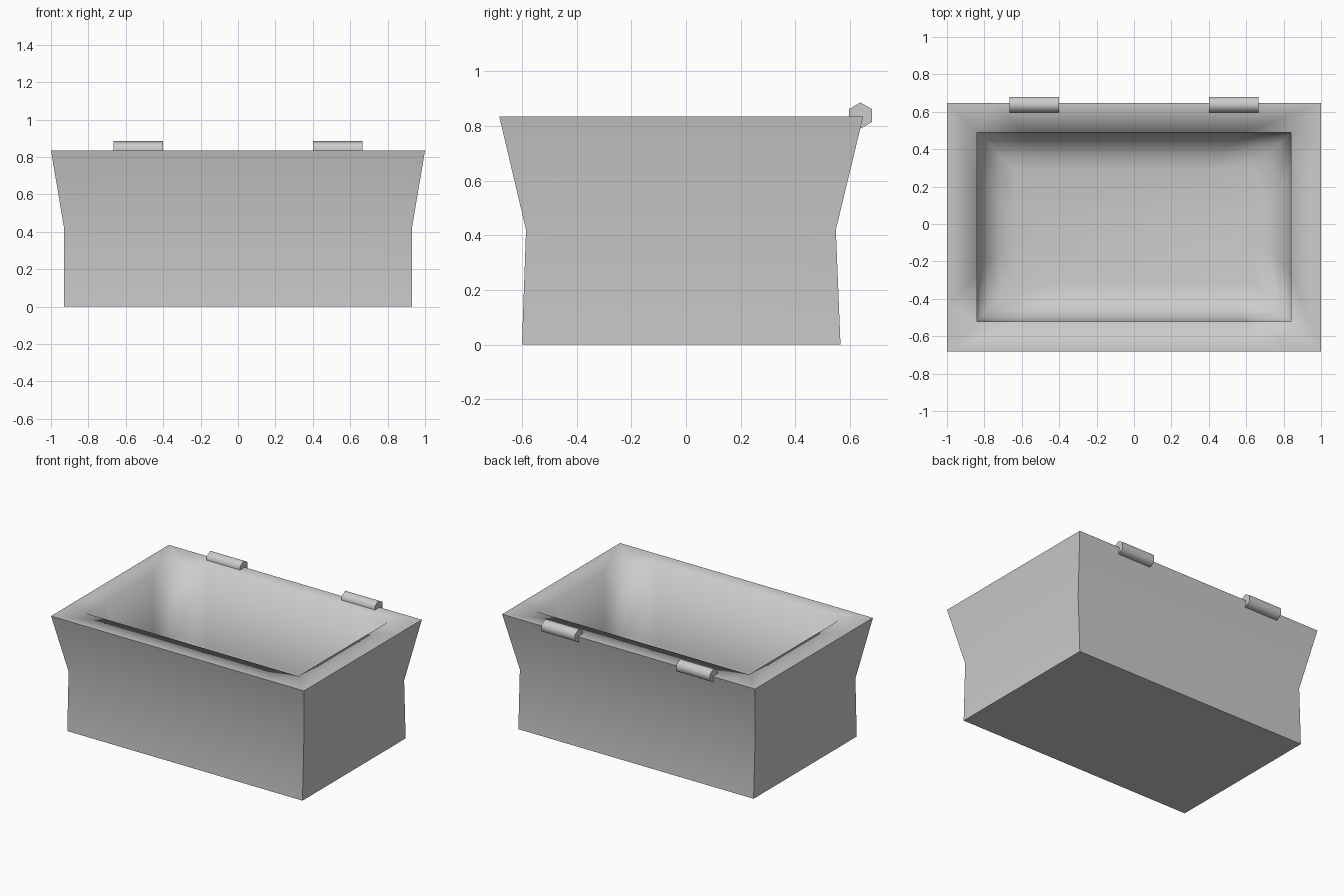
import bpy, bmesh, math
from mathutils import Matrix

cube = bpy.data.objects.get("Cube")
if cube:
    bpy.data.objects.remove(cube, do_unlink=True)

grey = bpy.data.materials.new("plain_grey")
grey.use_nodes = True
grey.diffuse_color = (0.6, 0.6, 0.6, 1)
grey.node_tree.nodes["Principled BSDF"].inputs["Base Color"].default_value = (0.6, 0.6, 0.6, 1)


def finish(bm, name):
    bmesh.ops.recalc_face_normals(bm, faces=bm.faces)
    for face in bm.faces:
        face.smooth = True
    mesh = bpy.data.meshes.new(name)
    bm.to_mesh(mesh)
    bm.free()
    mesh.materials.append(grey)
    obj = bpy.data.objects.new(name, mesh)
    bpy.context.collection.objects.link(obj)
    return obj


def ring(bm, hx, front, back, z, d=0.25):
    """Rectangular loop: each corner is followed by two points set in along its side."""
    corners = [(-hx, front), (hx, front), (hx, back), (-hx, back)]
    verts = []
    for i, (ax, ay) in enumerate(corners):
        bx, by = corners[(i + 1) % 4]
        t = d / math.hypot(bx - ax, by - ay)
        for s in (0, t, 1 - t):
            verts.append(bm.verts.new((ax + (bx - ax) * s, ay + (by - ay) * s, z)))
    return verts


# Chest body: flared outer walls, flat rim, hollow with a rounded bottom
bm = bmesh.new()
sections = [(0.93, -0.6, 0.565, 0), (0.93, -0.585, 0.548, 0.42), (1, -0.683, 0.648, 0.835),
            (0.84, -0.52, 0.49, 0.835), (0.84, -0.52, 0.49, 0.28)]
radius, floor = 0.2, 0.08
for step in range(1, 5):
    a = step * math.pi / 8
    inset = radius * (1 - math.cos(a))
    sections.append((0.84 - inset, -0.52 + inset, 0.49 - inset, floor + radius * (1 - math.sin(a))))
rings = [ring(bm, *s) for s in sections]
for low, high in zip(rings, rings[1:]):
    for i in range(len(low)):
        j = (i + 1) % len(low)
        bm.faces.new((low[i], low[j], high[j], high[i]))
bm.faces.new(rings[0])
bm.faces.new(rings[-1])

# Crisp outer edges; the inside stays smooth
for loop in (rings[0], rings[2]):
    for i in range(len(loop)):
        bm.edges.get((loop[i - 1], loop[i])).smooth = False
for low, high in zip(rings[:2], rings[1:3]):
    for i in range(0, 12, 3):
        bm.edges.get((low[i], high[i])).smooth = False
finish(bm, "chest_body")

# Six-sided hinge barrels on the back rim
for side, name in ((1, "left_hinge"), (-1, "right_hinge")):
    bm = bmesh.new()
    bmesh.ops.create_cone(bm, cap_ends=True, segments=6, radius1=0.048, radius2=0.048, depth=0.265,
                          matrix=Matrix.Translation((side * 0.533, 0.638, 0.838))
                          @ Matrix.Rotation(math.pi / 2, 4, "Y"))
    # Turn a corner to the top
    top = max(v.co.z for v in bm.verts)
    if top < 0.88:
        bmesh.ops.rotate(bm, verts=bm.verts, cent=(0, 0.638, 0.838),
                         matrix=Matrix.Rotation(math.pi / 6, 3, "X"))
    for face in bm.faces:
        if len(face.verts) == 6:
            for edge in face.edges:
                edge.smooth = False
    finish(bm, name)
